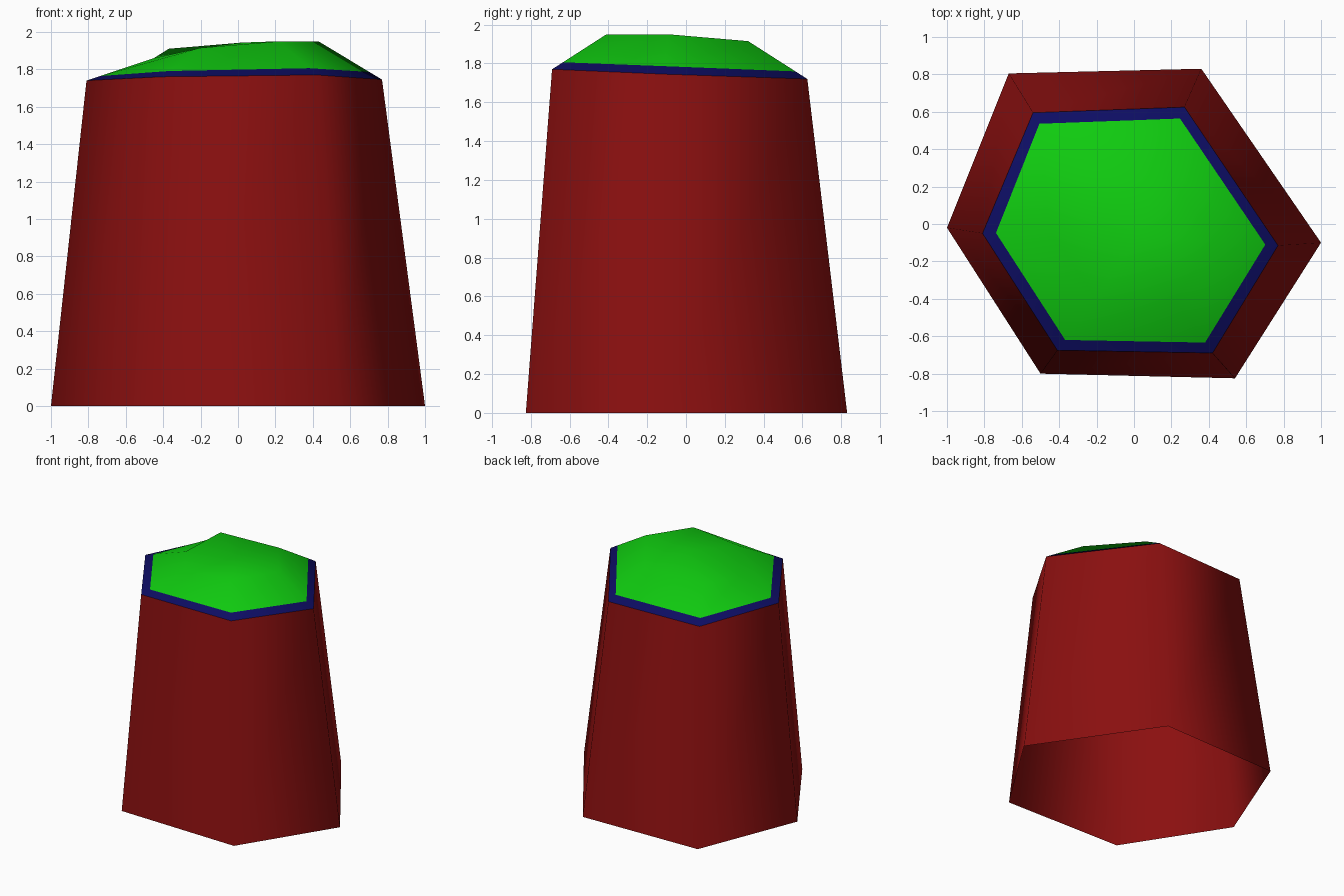
import bpy
from mathutils import Vector

if "Cube" in bpy.data.objects:
    bpy.data.objects.remove(bpy.data.objects["Cube"])


def material(name, rgb):
    m = bpy.data.materials.new(name)
    m.diffuse_color = (*rgb, 1)
    m.use_nodes = True
    m.node_tree.nodes["Principled BSDF"].inputs["Base Color"].default_value = m.diffuse_color
    return m


red = material("dark red", (0.26, 0.005, 0.005))
blue = material("navy blue", (0.004, 0.004, 0.125))
green = material("bright green", (0.005, 0.60, 0.005))

# Six-sided rings, going round from the left corner
base = [(-1, -.02, 0), (-.5, -.80, 0), (.54, -.825, 0),
        (1, -.10, 0), (.36, .83, 0), (-.67, .805, 0)]
rim = [(-.81, -.05, 1.74), (-.41, -.675, 1.76), (.42, -.69, 1.77),
       (.77, -.115, 1.745), (.27, .625, 1.72), (-.54, .595, 1.72)]
crown = [(-.45, -.04, 1.86), (-.2, -.40, 1.915), (.22, -.41, 1.95),
         (.43, -.09, 1.95), (.15, .32, 1.915), (-.37, .30, 1.91)]
border = [tuple(Vector(a).lerp(Vector(b), 0.2)) for a, b in zip(rim, crown)]


def stack(name, rings, mats, peak=None):
    """Bridge a list of rings; mats holds one material per band."""
    verts = [v for r in rings for v in r]
    faces, idx = [], []
    for k in range(len(rings) - 1):
        for i in range(6):
            j = (i + 1) % 6
            faces.append((k*6 + i, k*6 + j, k*6 + 6 + j, k*6 + 6 + i))
            idx.append(k)
    if peak:
        verts.append(peak)
        top = (len(rings) - 1) * 6
        for i in range(6):
            faces.append((top + i, top + (i + 1) % 6, len(verts) - 1))
            idx.append(len(rings) - 2)
    me = bpy.data.meshes.new(name)
    me.from_pydata(verts, [], faces)
    for m in mats:
        me.materials.append(m)
    for p, k in zip(me.polygons, idx):
        p.material_index = k
        p.use_smooth = True
    me.update()
    ob = bpy.data.objects.new(name, me)
    bpy.context.collection.objects.link(ob)
    return ob


# Tapered wall, open underneath
stack("tapered_wall", [base, rim], [red])
# Domed lid with a blue border band
stack("domed_lid", [rim, border, crown], [blue, green], peak=(.02, -.07, 1.943))
